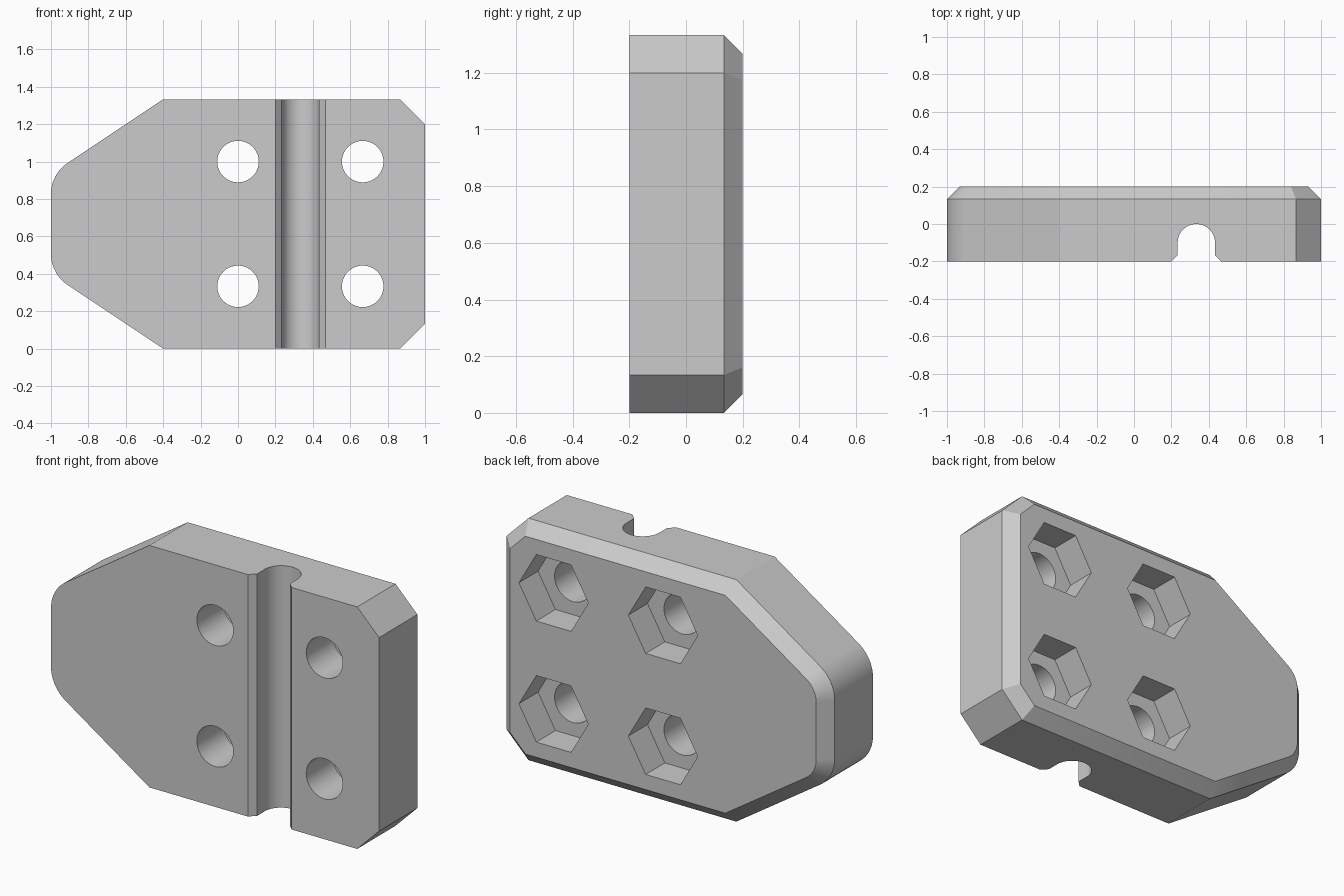
import bpy, bmesh
from math import sin, cos, pi, radians
from mathutils import Vector

cube = bpy.data.objects.get("Cube")
if cube:
    bpy.data.objects.remove(cube, do_unlink=True)

grey = bpy.data.materials.new("light grey")
grey.use_nodes = True
GREY = (0.6, 0.6, 0.6, 1)
grey.diffuse_color = GREY
grey.node_tree.nodes["Principled BSDF"].inputs["Base Color"].default_value = GREY


def loft(name, rings):
    """Closed solid through matching rings of points, capped at both ends."""
    bm = bmesh.new()
    loops = [[bm.verts.new(p) for p in ring] for ring in rings]
    n = len(loops[0])
    for a, b in zip(loops, loops[1:]):
        for i in range(n):
            j = (i + 1) % n
            bm.faces.new((a[i], a[j], b[j], b[i]))
    bm.faces.new(loops[0])
    bm.faces.new(loops[-1])
    bmesh.ops.recalc_face_normals(bm, faces=bm.faces)
    mesh = bpy.data.meshes.new(name)
    bm.to_mesh(mesh)
    bm.free()
    mesh.materials.append(grey)
    ob = bpy.data.objects.new(name, mesh)
    bpy.context.collection.objects.link(ob)
    return ob


def arc(cx, cy, r, a0, a1, steps):
    return [(cx + r * cos(radians(a0 + (a1 - a0) * i / steps)),
             cy + r * sin(radians(a0 + (a1 - a0) * i / steps))) for i in range(steps + 1)]


def inset(points, d):
    """Mitred inward offset of a counter-clockwise outline."""
    pts = [Vector(p) for p in points]
    out = []
    for i, p in enumerate(pts):
        e1 = (p - pts[i - 1]).normalized()
        e2 = (pts[(i + 1) % len(pts)] - p).normalized()
        n1, n2 = Vector((-e1.y, e1.x)), Vector((-e2.y, e2.x))
        out.append(p + (n1 + n2) * d / (1 + n1.dot(n2)))
    return out


def at_y(points, y):
    return [(p[0], y, p[1]) for p in points]


# Plate outline: upper half mirrored about the mid height
H, MID = 1.3333, 0.6667
upper = [(1, 1.2), (0.8667, H), (-0.4, H)] + arc(-0.8, 0.8265, 0.2, 123.7, 180, 10)
lower = [(x, 2 * MID - z) for x, z in reversed(upper)]
outline = upper + lower

# Plate with a chamfer around the back face
plate = loft("clamp_plate", [at_y(outline, -0.2), at_y(outline, 0.1333),
                             at_y(inset(outline, 0.0667), 0.2)])

# Rounded slot with a flared mouth
half = arc(0, -0.1, 0.1, 0, 180, 24)
slot = [(0.2333, -0.3), (0.1, -0.1667)] + half + [(-0.1, -0.1667), (-0.2333, -0.3)]
cutters = [loft("slot_cutter", [[(x + 0.3333, y, z) for x, y in slot] for z in (-0.1, H + 0.1)])]

# Bolt holes with hexagonal nut pockets at the back
for x in (0, 0.6667):
    for z in (0.3333, 1.0):
        for name, r, sides, y0, y1 in (("hole_cutter", 0.111, 40, -0.3, 0.1),
                                       ("nut_cutter", 0.2115, 6, 0.0333, 0.3)):
            ring = arc(x, z, r, 0, 360, sides)[:-1]
            cutters.append(loft(name, [at_y(ring, y0), at_y(ring, y1)]))

bpy.ops.object.select_all(action='DESELECT')
plate.select_set(True)
bpy.context.view_layer.objects.active = plate
for c in cutters:
    mod = plate.modifiers.new("cut", 'BOOLEAN')
    mod.operation = 'DIFFERENCE'
    mod.solver = 'EXACT'
    mod.object = c
    bpy.ops.object.modifier_apply(modifier=mod.name)
    bpy.data.objects.remove(c, do_unlink=True)

# Smooth curves, crisp edges
bpy.ops.object.shade_smooth_by_angle(angle=radians(25))
wn = plate.modifiers.new("weighted_normals", 'WEIGHTED_NORMAL')
wn.keep_sharp = True
